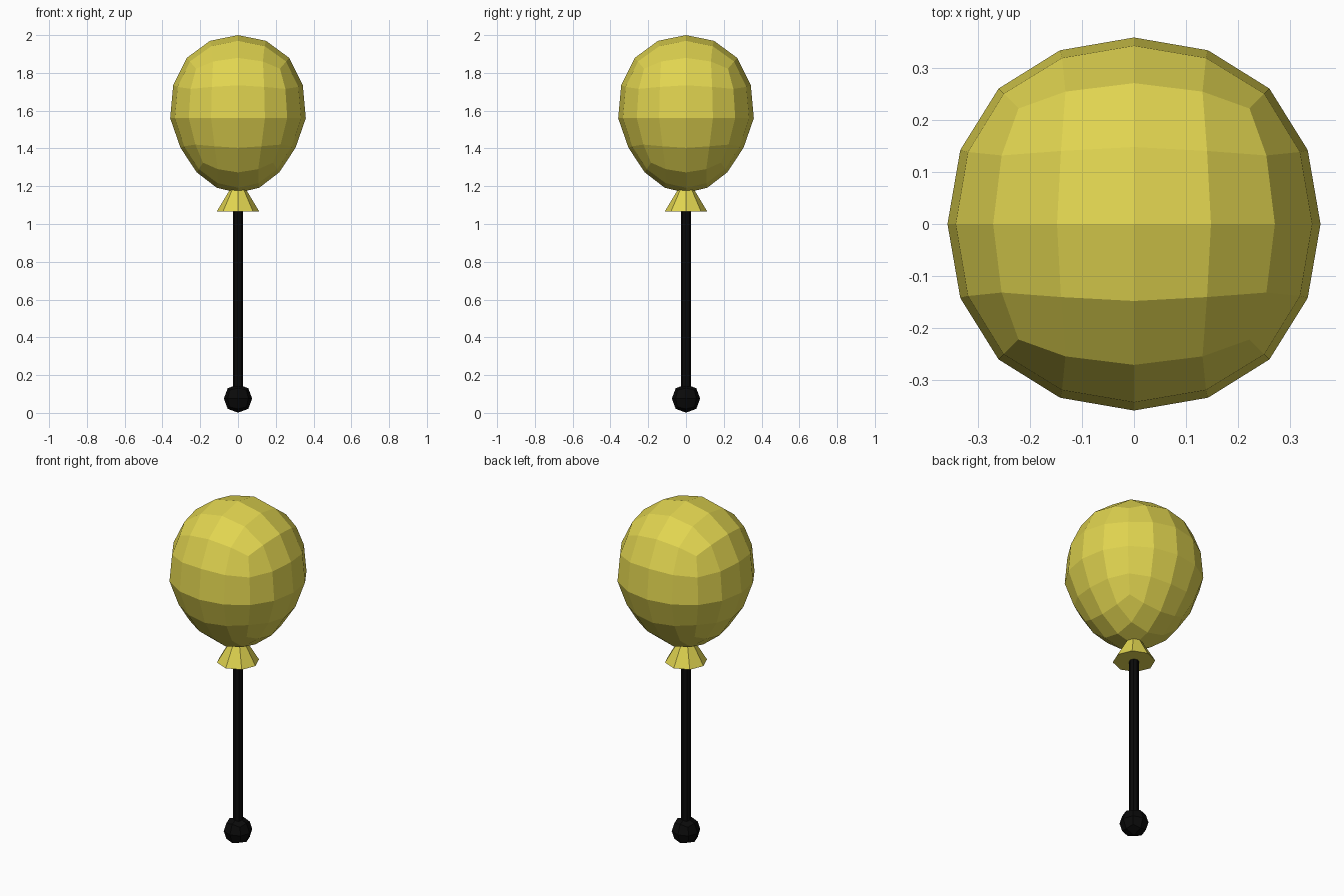
import bpy, math

if "Cube" in bpy.data.objects:
    bpy.data.objects.remove(bpy.data.objects["Cube"])

def material(name, rgb):
    m = bpy.data.materials.new(name)
    m.diffuse_color = (*rgb, 1)
    m.use_nodes = True
    m.node_tree.nodes["Principled BSDF"].inputs["Base Color"].default_value = m.diffuse_color
    return m

yellow = material("balloon yellow", (0.75, 0.66, 0.08))
black = material("stick black", (0.003, 0.003, 0.003))

def quad_sphere(name, levels, mat):
    """Unit ball made from a subdivided cube, with its six poles at distance 1."""
    bpy.ops.mesh.primitive_cube_add(size=2)
    ob = bpy.context.object
    ob.name = name
    mod = ob.modifiers.new("round", 'SUBSURF')
    mod.levels = mod.render_levels = levels
    bpy.ops.object.modifier_apply(modifier=mod.name)
    top = max(v.co.z for v in ob.data.vertices)
    for v in ob.data.vertices:
        v.co /= top
    ob.data.materials.append(mat)
    for p in ob.data.polygons:
        p.use_smooth = False
    return ob

# Balloon: egg shape, narrower towards the bottom
balloon = quad_sphere("balloon", 2, yellow)
for v in balloon.data.vertices:
    z = v.co.z
    taper = 1 + (0.04 * min(1, z / 0.6) if z > 0 else 0.225 * z)
    v.co.x *= 0.359 * taper
    v.co.y *= 0.359 * taper
    v.co.z = 1.56 + z * (0.44 if z > 0 else 0.395)

# Flared knot under the balloon
bpy.ops.mesh.primitive_cone_add(vertices=8, radius1=0.113, radius2=0.02, depth=0.155,
                                location=(0, 0, 1.065 + 0.0775))
knot = bpy.context.object
knot.name = "knot"
knot.data.materials.append(yellow)

# Stick
bpy.ops.mesh.primitive_cylinder_add(vertices=8, radius=0.026, depth=1.1, location=(0, 0, 0.62))
stick = bpy.context.object
stick.name = "stick"
stick.data.materials.append(black)

# Ball at the foot of the stick
foot = quad_sphere("foot_ball", 1, black)
for v in foot.data.vertices:
    v.co *= 0.075
    v.co.z += 0.076
